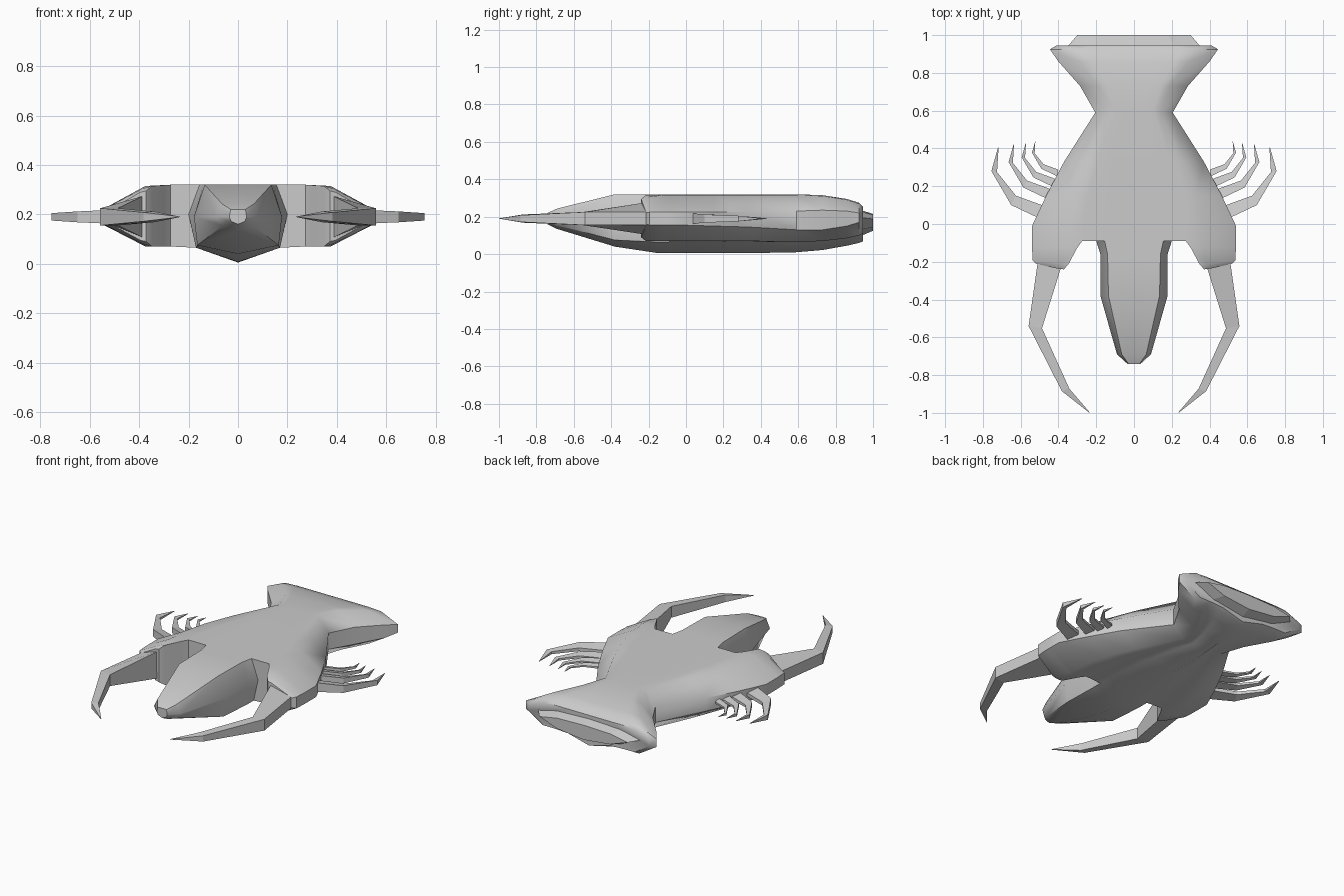
import bpy, bmesh

if "Cube" in bpy.data.objects:
    bpy.data.objects.remove(bpy.data.objects["Cube"])


def bridge(bm, a, b, closed=False):
    n = len(a)
    for i in range(n if closed else n - 1):
        j = (i + 1) % n
        bm.faces.new((a[i], a[j], b[j], b[i]))


def loft(bm, rings, closed=False, first=None):
    """Skin a list of point rings, optionally starting from existing vertices."""
    prev = first
    start = first
    for ring in rings:
        cur = [bm.verts.new(p) for p in ring]
        if prev:
            bridge(bm, prev, cur, closed)
        else:
            start = cur
        prev = cur
    return start, prev


def finish(bm, name, smooth=None):
    """Turn the right half into a mirrored object."""
    bmesh.ops.recalc_face_normals(bm, faces=bm.faces)
    me = bpy.data.meshes.new(name)
    bm.to_mesh(me)
    bm.free()
    ob = bpy.data.objects.new(name, me)
    bpy.context.collection.objects.link(ob)
    if smooth:
        bpy.ops.object.select_all(action='DESELECT')
        ob.select_set(True)
        bpy.context.view_layer.objects.active = ob
        bpy.ops.object.shade_smooth_by_angle(angle=smooth)
    m = ob.modifiers.new("Mirror", 'MIRROR')
    m.use_clip = True
    return ob


def torso_ring(y, w, xt, zt, zh, zl, zb, keel):
    return [(0, y, zt), (.42 * xt, y, zt), (.74 * xt, y, zt), (xt, y, zt - .005),
            (w, y, zh), (w, y, zl),
            (xt, y, zb), (.74 * xt, y, zb), (.46 * xt, y, zb - .005), (0, y, keel)]


def head_ring(y, xt, xm, xb, zt, zm, zb, keel):
    return [(0, y, zt), (xt, y, zt), (xm, y, zm), (xb, y, zb), (0, y, keel)]


# Body: torso with flared tail
bm = bmesh.new()
front, tail = loft(bm, [
    torso_ring(-.09, .54, .37, .32, .225, .155, .07, .005),
    torso_ring(-.01, .54, .37, .32, .225, .155, .07, .005),
    torso_ring(.15, .465, .33, .32, .225, .15, .07, .005),
    torso_ring(.33, .37, .26, .32, .225, .145, .07, .005),
    torso_ring(.59, .205, .135, .32, .23, .13, .065, .01),
    torso_ring(.73, .285, .19, .315, .235, .13, .07, .022),
    torso_ring(.86, .40, .29, .295, .23, .15, .085, .045),
    torso_ring(.925, .445, .33, .275, .22, .17, .10, .06),
    torso_ring(.945, .41, .31, .255, .215, .175, .11, .068)])
bm.faces.new(tail)
t0, t1, t2, t3, oh, ol, b3, b2, b1, b0 = front

# Body: pocket between head and shoulder
m1 = bm.verts.new((.20, -.09, .2))
bm.faces.new((t1, t2, b2, b1, m1))

# Body: head
_, nose = loft(bm, [
    head_ring(-.16, .14, .178, .17, .32, .2, .065, .007),
    head_ring(-.38, .135, .178, .165, .32, .19, .075, .04),
    head_ring(-.69, .065, .09, .06, .243, .19, .155, .135),
    head_ring(-.74, .03, .035, .028, .22, .19, .172, .16)],
    first=[t0, t1, m1, b1, b0])
bm.faces.new(nose)

# Body: shoulder
_, cap = loft(bm, [
    [(.30, -.125, .318), (.375, -.125, .315), (.54, -.125, .225),
     (.54, -.125, .155), (.375, -.125, .07), (.30, -.125, .07)],
    [(.348, -.215, .315), (.385, -.212, .305), (.536, -.195, .225),
     (.536, -.195, .155), (.385, -.212, .08), (.348, -.215, .07)],
    [(.372, -.24, .295), (.395, -.238, .29), (.515, -.212, .22),
     (.515, -.212, .16), (.395, -.238, .095), (.372, -.24, .09)]],
    closed=True, first=[t2, t3, oh, ol, b3, b2])
bm.faces.new(cap)
finish(bm, "body", smooth=.75)

# Tail plate
bm = bmesh.new()
_, end = loft(bm, [
    [(0, .93, .237), (.22, .93, .228), (.36, .93, .195), (.22, .93, .13), (0, .93, .095)],
    [(0, 1.0, .215), (.18, 1.0, .21), (.30, 1.0, .188), (.18, 1.0, .145), (0, 1.0, .125)]])
bm.faces.new(end)
finish(bm, "tail_plate")


def limb_ring(ox, oy, ix, iy, oh, ih):
    """Four-sided section: outer and inner point with their half heights."""
    z = .19
    return [(ox, oy, z + oh), (ox, oy, z - oh), (ix, iy, z - ih), (ix, iy, z + ih)]


def limb(name, rings):
    bm = bmesh.new()
    a, b = loft(bm, rings, closed=True)
    bm.faces.new(a)
    bm.faces.new(b)
    finish(bm, name)


# Claw arm
limb("claw_arm", [
    limb_ring(.508, -.19, .383, -.22, .035, .085),
    limb_ring(.558, -.54, .487, -.552, .035, .035),
    limb_ring(.382, -.885, .342, -.872, .018, .022),
    limb_ring(.237, -.999, .235, -.997, .001, .001)])

# Small legs: scaled copies of one shape
for i, (x, y, s) in enumerate([(.51, .03, 1), (.48, .14, .75), (.45, .205, .59), (.425, .26, .47)]):
    shape = [(-.04, -.015, -.05, .06, .03, .012), (.14, .07, .115, .12, .022, .01),
             (.245, .25, .215, .245, .015, .008), (.21, .375, .207, .374, .001, .001)]
    limb(f"leg_{i + 1}", [
        limb_ring(x + s * a, y + s * b, x + s * c, y + s * d, s * e, s * f)
        for a, b, c, d, e, f in shape])
